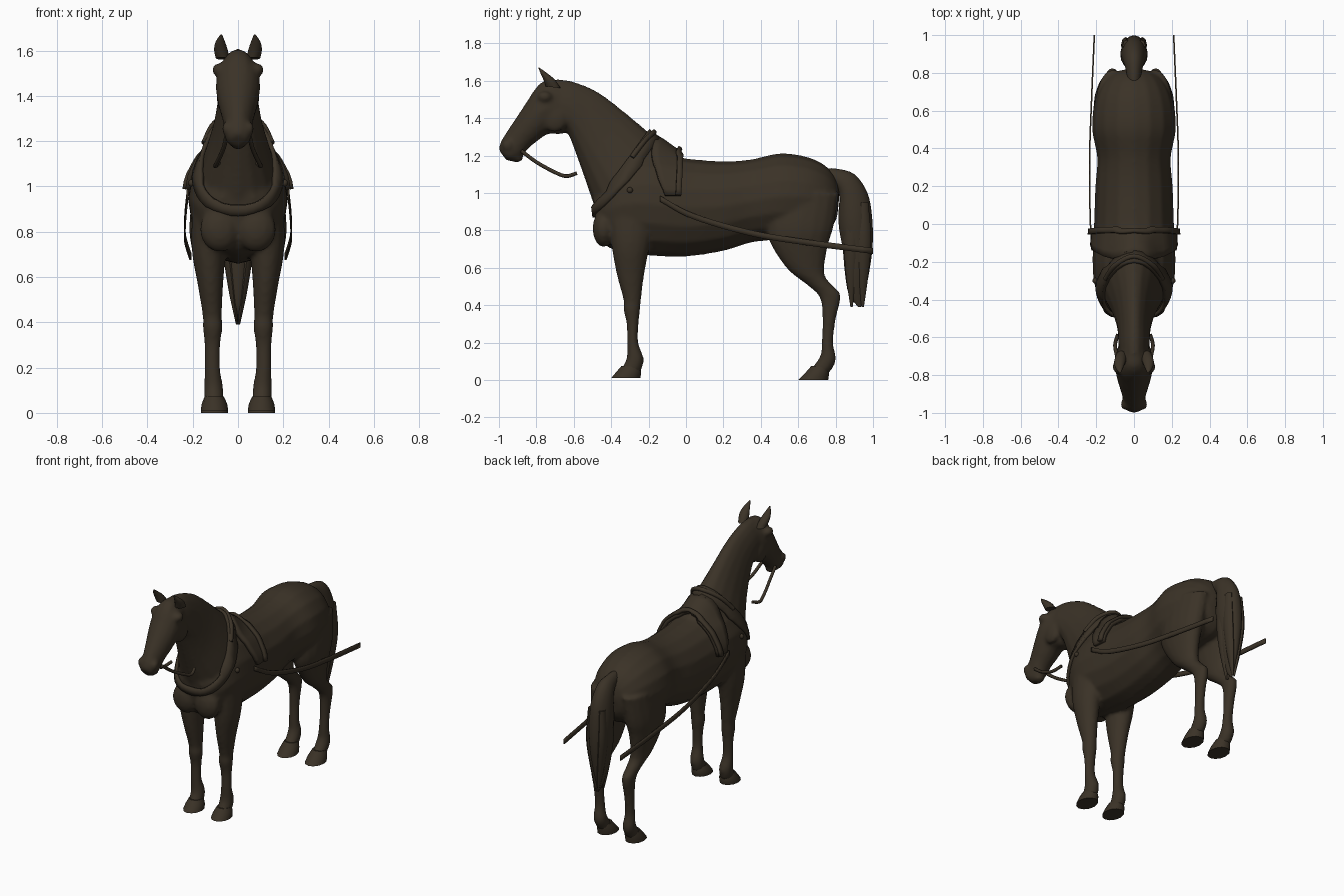
import bpy
import bmesh
import math
from mathutils import Vector

cube = bpy.data.objects.get("Cube")
if cube:
    bpy.data.objects.remove(cube)

coat = bpy.data.materials.new("dark_brown")
coat.use_nodes = True
colour = (0.043, 0.032, 0.020, 1)
coat.diffuse_color = colour
coat.node_tree.nodes["Principled BSDF"].inputs["Base Color"].default_value = colour


def finish(bm, name):
    """Turn a bmesh into a smooth-shaded object with the coat colour."""
    bmesh.ops.recalc_face_normals(bm, faces=bm.faces)
    mesh = bpy.data.meshes.new(name)
    bm.to_mesh(mesh)
    bm.free()
    mesh.materials.append(coat)
    obj = bpy.data.objects.new(name, mesh)
    bpy.context.collection.objects.link(obj)
    bpy.ops.object.select_all(action="DESELECT")
    obj.select_set(True)
    bpy.context.view_layer.objects.active = obj
    bpy.ops.object.shade_smooth_by_angle(angle=math.radians(45))
    return obj


def spline(points, steps):
    """Catmull-Rom interpolation through tuples of any length."""
    pts = [Vector(p) for p in points]
    pts = [pts[0] * 2 - pts[1]] + pts + [pts[-1] * 2 - pts[-2]]
    out = []
    for a, b, c, d in zip(pts, pts[1:], pts[2:], pts[3:]):
        for i in range(steps):
            t = i / steps
            out.append((b * 2 + (c - a) * t + (a * 2 - b * 5 + c * 4 - d) * t ** 2
                        + (b * 3 - a - c * 3 + d) * t ** 3) / 2)
    return out + [pts[-2]]


def loft(bm, stations, side=1, steps=4, egg=0.0, sides=16):
    """Skin rings given as (y1, z1, y2, z2, half width, x centre)."""
    rings = []
    for y1, z1, y2, z2, w, x in spline(stations, steps):
        ring = []
        for k in range(sides):
            a = math.tau * k / sides
            s, c = math.sin(a), math.cos(a)
            ring.append(bm.verts.new((side * (x + w * c * (1 - egg * s)),
                                      (y1 + y2) / 2 + (y1 - y2) / 2 * s,
                                      (z1 + z2) / 2 + (z1 - z2) / 2 * s)))
        rings.append(ring)
    for r, q in zip(rings, rings[1:]):
        for k in range(sides):
            n = (k + 1) % sides
            bm.faces.new((r[k], r[n], q[n], q[k]))
    bm.faces.new(rings[0])
    bm.faces.new(rings[-1])


def ball(bm, centre, size):
    made = bmesh.ops.create_uvsphere(bm, u_segments=12, v_segments=8, radius=1)
    for v in made["verts"]:
        v.co = Vector(centre) + Vector(size) * v.co


def tube(name, points, radius):
    """Round strap along a smooth path."""
    curve = bpy.data.curves.new(name, "CURVE")
    curve.dimensions = "3D"
    curve.bevel_depth = radius
    curve.bevel_resolution = 2
    curve.use_fill_caps = True
    path = spline(points, 5)
    line = curve.splines.new("POLY")
    line.points.add(len(path) - 1)
    for p, co in zip(line.points, path):
        p.co = (*co, 1)
    curve.materials.append(coat)
    bpy.context.collection.objects.link(bpy.data.objects.new(name, curve))


def sheet(name, rows, thickness, wrap=None, closed=False, gap=0.0):
    """Thin strap from rows of points, optionally hugging another object."""
    bm = bmesh.new()
    grid = [[bm.verts.new(p) for p in row] for row in rows]
    follow = grid[1:] + grid[:1] if closed else grid[1:]
    for r, q in zip(grid, follow):
        for k in range(len(r) - 1):
            bm.faces.new((r[k], r[k + 1], q[k + 1], q[k]))
    obj = finish(bm, name)
    if wrap:
        hug = obj.modifiers.new("hug", "SHRINKWRAP")
        hug.target = wrap
        hug.wrap_mode = "OUTSIDE_SURFACE"
        hug.offset = gap
    solid = obj.modifiers.new("thickness", "SOLIDIFY")
    solid.thickness = thickness
    solid.offset = 0
    return obj


# Horse body: trunk, neck, head and legs fused into one skin
bm = bmesh.new()
trunk = [(-.50, 1.0, -.475, .82, .08, 0), (-.455, 1.08, -.43, .72, .15, 0),
         (-.34, 1.19, -.34, .685, .205, 0), (-.2, 1.22, -.2, .665, .22, 0),
         (0, 1.185, 0, .66, .212, 0), (.2, 1.17, .2, .69, .205, 0),
         (.35, 1.18, .35, .735, .195, 0), (.5, 1.212, .5, .75, .222, 0),
         (.64, 1.195, .64, .76, .21, 0), (.74, 1.15, .74, .78, .17, 0),
         (.80, 1.08, .80, .85, .11, 0), (.82, 1.0, .815, .93, .05, 0)]
loft(bm, trunk)
neck = [(-.03, 1.2, -.46, .84, .19, 0), (-.18, 1.31, -.505, .97, .15, 0),
        (-.33, 1.435, -.55, 1.1, .11, 0), (-.47, 1.54, -.6, 1.24, .088, 0),
        (-.6, 1.595, -.64, 1.33, .082, 0), (-.69, 1.61, -.70, 1.36, .08, 0)]
loft(bm, neck, egg=.22)
head = [(-.66, 1.60, -.60, 1.42, .06, 0), (-.745, 1.605, -.65, 1.32, .088, 0),
        (-.80, 1.565, -.735, 1.315, .098, 0), (-.85, 1.49, -.79, 1.28, .09, 0),
        (-.91, 1.40, -.845, 1.235, .072, 0), (-.96, 1.325, -.88, 1.19, .06, 0),
        (-.992, 1.27, -.925, 1.17, .058, 0), (-1.0, 1.23, -.96, 1.175, .035, 0)]
loft(bm, head)
front_leg = [(-.42, .95, -.14, .95, .07, .13), (-.40, .73, -.19, .73, .075, .13),
             (-.372, .57, -.222, .57, .057, .122), (-.335, .43, -.24, .43, .042, .114),
             (-.335, .38, -.245, .38, .044, .112), (-.318, .3, -.253, .3, .035, .113),
             (-.315, .2, -.255, .2, .034, .113), (-.318, .115, -.226, .115, .042, .108),
             (-.345, .06, -.24, .05, .042, .106), (-.36, .03, -.26, .03, .04, .105)]
hind_leg = [(.45, 1.0, .82, 1.0, .09, .11), (.43, .82, .79, .82, .09, .125),
            (.455, .72, .76, .72, .075, .128), (.545, .59, .74, .57, .055, .122),
            (.645, .51, .79, .5, .042, .117), (.715, .44, .828, .45, .037, .115),
            (.73, .32, .80, .32, .032, .114), (.725, .2, .787, .2, .032, .112),
            (.718, .13, .802, .11, .041, .108), (.67, .06, .775, .05, .041, .106),
            (.65, .03, .75, .03, .04, .105)]
for s in (1, -1):
    loft(bm, front_leg, s)
    loft(bm, hind_leg, s)
    ball(bm, (s * .088, -.755, 1.515), (.026, .04, .028))    # brow and eye
    ball(bm, (s * .05, -.955, 1.255), (.022, .03, .03))      # nostril
    ball(bm, (s * .065, -.70, 1.40), (.03, .07, .075))       # cheek
    ball(bm, (s * .08, -.44, .81), (.09, .06, .10))          # breast muscle
ball(bm, (0, -.905, 1.185), (.035, .035, .022))              # lower lip
body = finish(bm, "horse_body")
fuse = body.modifiers.new("fuse", "REMESH")
fuse.mode = "VOXEL"
fuse.voxel_size = .012
fuse.use_smooth_shade = True
relax = body.modifiers.new("relax", "SMOOTH")
relax.factor = .5
relax.iterations = 4

# Hooves and ears on both sides
front_hoof = [(-.40, .01, -.245, .01, .06, .104), (-.375, .04, -.24, .04, .056, .104),
              (-.345, .075, -.245, .07, .042, .105)]
hind_hoof = [(.60, 0, .76, 0, .06, .104), (.635, .035, .765, .035, .056, .104),
             (.67, .075, .768, .065, .042, .105)]
ear = [(-.75, 1.57, -.67, 1.56, .03, .068), (-.762, 1.605, -.70, 1.605, .03, .076),
       (-.778, 1.64, -.742, 1.64, .02, .078), (-.79, 1.67, -.784, 1.67, .004, .074)]
for s, label in ((1, "left"), (-1, "right")):
    for part, shape in (("front_hoof", front_hoof), ("hind_hoof", hind_hoof), ("ear", ear)):
        bm = bmesh.new()
        loft(bm, shape, s, steps=2, sides=12)
        finish(bm, label + "_" + part)

# Tail: one main fall of hair with pointed locks at the tip
bm = bmesh.new()
loft(bm, [(.72, 1.13, .76, 1.05, .035, 0), (.80, 1.13, .80, 1.03, .04, 0),
          (.90, 1.10, .82, .98, .055, 0), (.97, 1.0, .815, .88, .068, 0),
          (.995, .87, .82, .8, .072, 0), (.998, .72, .838, .7, .062, 0),
          (.98, .58, .85, .57, .045, 0), (.955, .46, .87, .46, .022, 0),
          (.935, .39, .92, .39, .004, 0)], egg=.1)
finish(bm, "tail")
bm = bmesh.new()
for s in (1, -1):
    for y in (.885, .945):
        loft(bm, [(y + .03, .95, y - .03, .95, .02, .04), (y + .045, .75, y - .04, .75, .025, .044),
                  (y + .03, .56, y - .03, .56, .02, .025), (y + .006, .39, y - .006, .39, .003, .006)],
             s, sides=8)
finish(bm, "tail_locks")

# Collar hugging the base of the neck
rows = []
for k in range(40):
    a = math.tau * k / 40
    mid = Vector((.22 * math.cos(a), -.345 + .17 * math.sin(a), 1.1 + .21 * math.sin(a)))
    rows.append([mid + Vector((0, -.03, .02)) * t for t in (-1, 0, 1)])
sheet("collar", rows, .02, body, True, .008)
tube("collar_hames", [(-.15, -.29, 1.19), (-.10, -.22, 1.28), (0, -.17, 1.325),
                      (.10, -.22, 1.28), (.15, -.29, 1.19)], .014)

# Back pad over the withers with a raised rear edge
rows, rear = [], []
for k in range(25):
    a = 1.5 * (k - 12) / 12
    drop = (a / 1.5) ** 2
    lo, hi = -.19 + .08 * drop, -.01 - .015 * drop
    x, z = .25 * math.sin(a), .97 + .28 * math.cos(a)
    rows.append([(x, lo + (hi - lo) * t / 4, z) for t in range(5)])
    rear.append([(x, hi - .03 + t, z) for t in (0, .015, .03)])
sheet("back_pad", rows, .022, body, gap=.012)
sheet("back_pad_edge", rear, .02, body, gap=.03)

# Traces, rosettes and reins on each side
for s, label in ((1, "left"), (-1, "right")):
    line = spline([(.222, -.14, .97), (.232, .04, .875), (.235, .35, .785),
                   (.225, .65, .735), (.21, 1.0, .69)], 6)
    sheet(label + "_trace",
          [[(s * p.x, p.y, p.z + h) for h in (-.016, .016)] for p in line], .008)
    bm = bmesh.new()
    ball(bm, (s * .205, -.3, 1.015), (.015, .016, .016))
    finish(bm, label + "_rosette")
    tube(label + "_rein", [(s * .05, -.88, 1.225), (s * .065, -.80, 1.165),
                           (s * .09, -.70, 1.11), (s * .10, -.64, 1.09),
                           (s * .085, -.585, 1.105)], .010)
